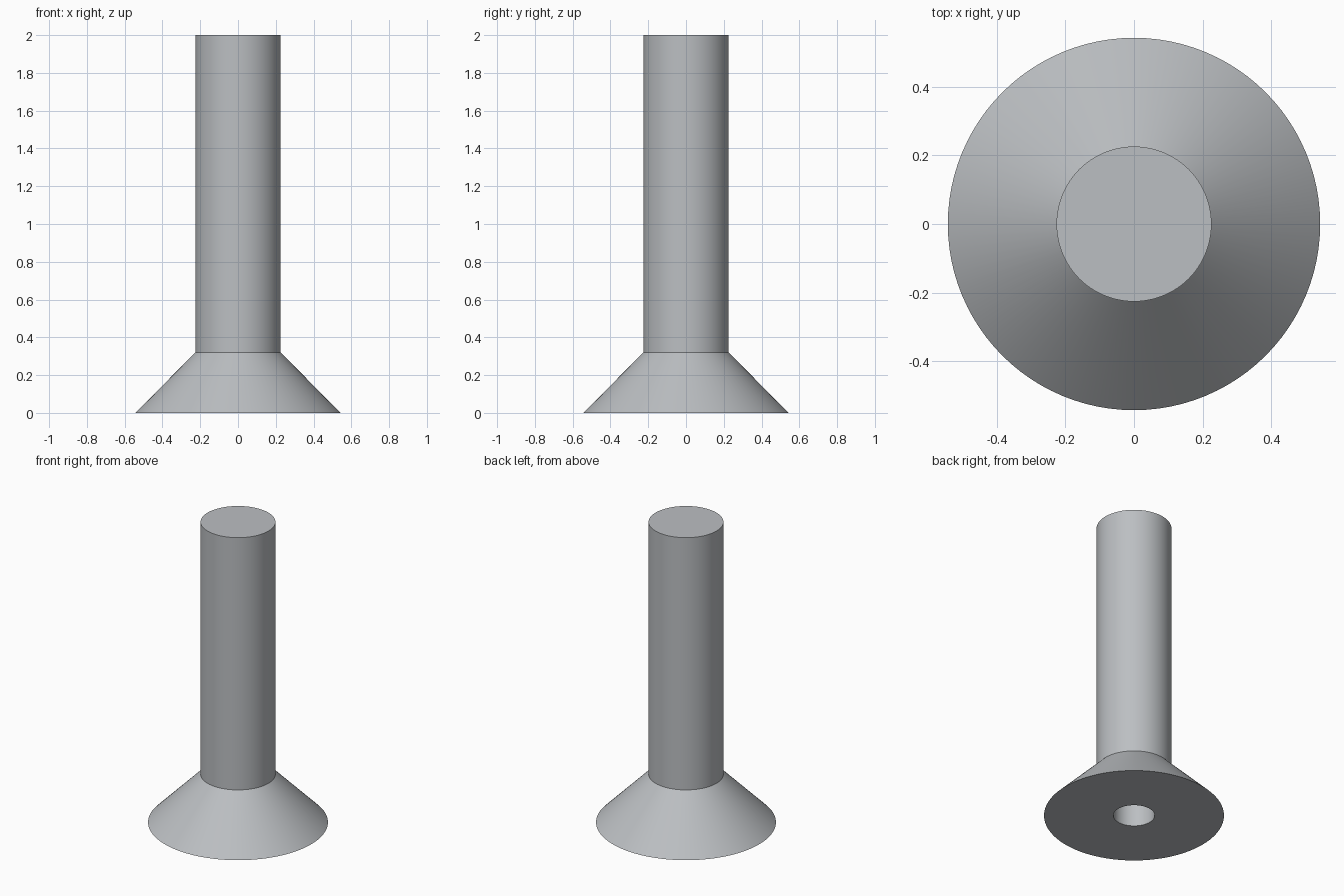
import bpy, bmesh, math

if "Cube" in bpy.data.objects:
    bpy.data.objects.remove(bpy.data.objects["Cube"])

SEGMENTS = 96

steel = bpy.data.materials.new("grey_metal")
steel.diffuse_color = (0.50, 0.52, 0.54, 1)
steel.use_nodes = True
steel.node_tree.nodes["Principled BSDF"].inputs["Base Color"].default_value = steel.diffuse_color

# Half section (radius, height): socket, flared head, shank
profile = [(0, 1.0), (0.125, 1.0), (0.125, 0), (0.543, 0),
           (0.226, 0.32), (0.226, 2.0), (0, 2.0)]

# Revolve the section into one closed solid
bm = bmesh.new()
verts = [bm.verts.new((r, 0, z)) for r, z in profile]
edges = [bm.edges.new(pair) for pair in zip(verts, verts[1:])]
bmesh.ops.spin(bm, geom=verts + edges, cent=(0, 0, 0), axis=(0, 0, 1),
               angle=2 * math.pi, steps=SEGMENTS)
bmesh.ops.remove_doubles(bm, verts=bm.verts, dist=1e-4)
bmesh.ops.recalc_face_normals(bm, faces=bm.faces)

mesh = bpy.data.meshes.new("countersunk_pin")
bm.to_mesh(mesh)
bm.free()
mesh.materials.append(steel)

pin = bpy.data.objects.new("countersunk_pin", mesh)
bpy.context.collection.objects.link(pin)
bpy.context.view_layer.objects.active = pin
pin.select_set(True)
bpy.ops.object.shade_smooth_by_angle(angle=math.radians(30))
